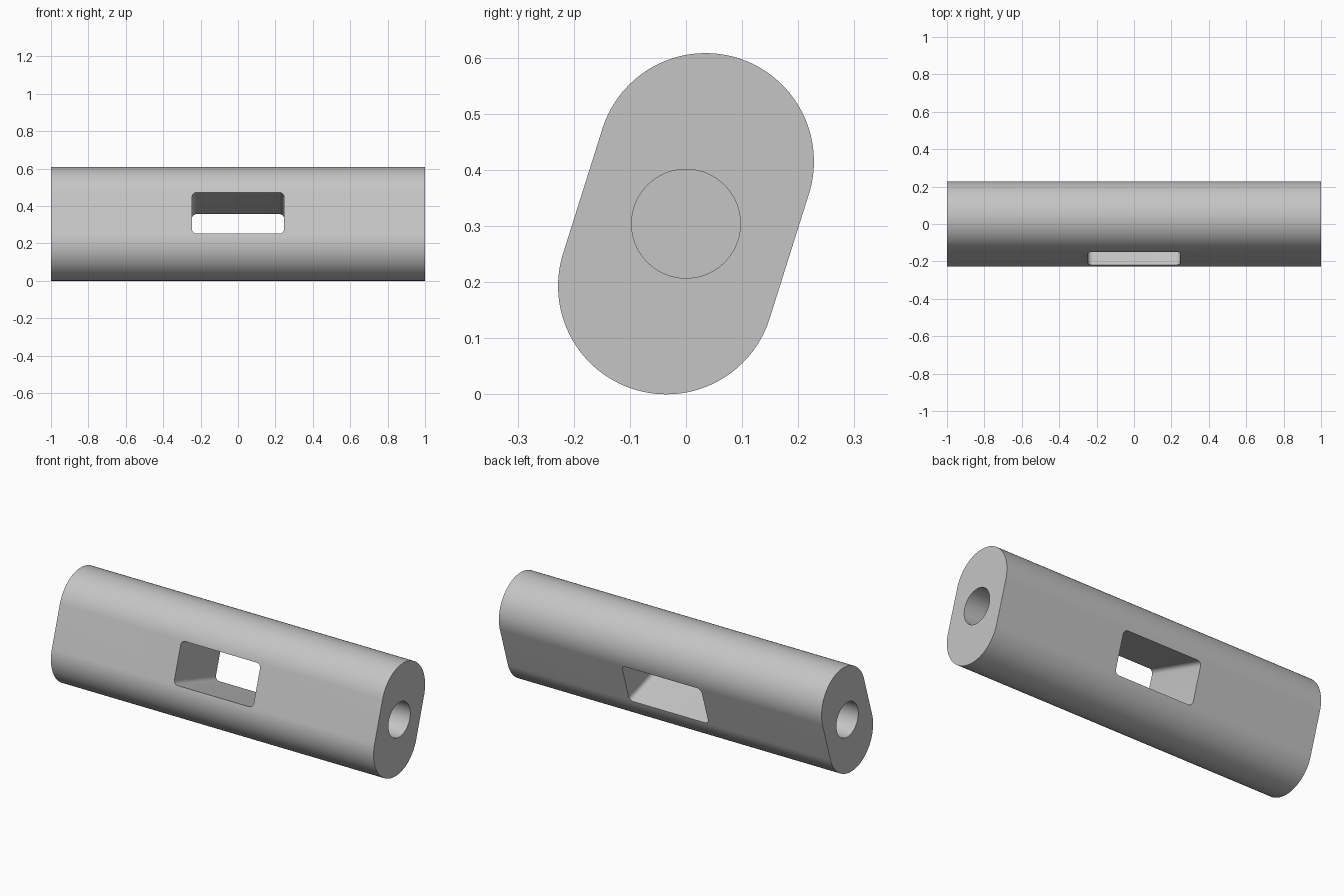
import bpy, bmesh
from math import sin, cos, pi, radians
from mathutils import Matrix, Vector

cube = bpy.data.objects.get("Cube")
if cube:
    bpy.data.objects.remove(cube, do_unlink=True)

TILT = radians(17.5)
RADIUS, HALF_SPAN = 0.193, 0.1164        # rounded bar section
SLOT_X, SLOT_Z, SLOT_CORNER = 0.246, 0.1155, 0.025
BORE_RADIUS, BORE_DEPTH = 0.097, 0.4
PLACE = Matrix.Translation((0, 0, 0.304)) @ Matrix.Rotation(-TILT, 4, "X")

grey = bpy.data.materials.new("plain grey")
grey.use_nodes = True
colour = (0.56, 0.56, 0.56, 1)
grey.diffuse_color = colour
grey.node_tree.nodes["Principled BSDF"].inputs["Base Color"].default_value = colour


def rounded_outline(half_a, half_b, r, steps):
    """Outline of a rectangle with round corners; half sizes are of the corner centres."""
    points = []
    for quarter, (sa, sb) in enumerate(((1, 1), (-1, 1), (-1, -1), (1, -1))):
        for i in range(steps + 1):
            a = (quarter + i / steps) * pi / 2
            p = Vector((sa * half_a + r * cos(a), sb * half_b + r * sin(a)))
            if not points or (p - points[-1]).length > 1e-5:
                points.append(p)
    if (points[0] - points[-1]).length < 1e-5:
        points.pop()
    return points


def prism(name, outline, to_3d, sweep):
    """Extrude an outline along a vector."""
    bm = bmesh.new()
    face = bm.faces.new([bm.verts.new(to_3d(p)) for p in outline])
    new = bmesh.ops.extrude_face_region(bm, geom=[face])["geom"]
    bmesh.ops.translate(bm, vec=sweep, verts=[v for v in new if isinstance(v, bmesh.types.BMVert)])
    bmesh.ops.recalc_face_normals(bm, faces=bm.faces)
    mesh = bpy.data.meshes.new(name)
    bm.to_mesh(mesh)
    bm.free()
    obj = bpy.data.objects.new(name, mesh)
    bpy.context.collection.objects.link(obj)
    mesh.materials.append(grey)
    obj.matrix_world = PLACE
    return obj


# Bar body
bar = prism("bar_body", rounded_outline(0, HALF_SPAN, RADIUS, 32),
            lambda p: (-1, p.x, p.y), (2, 0, 0))

# Cross slot through the flat sides, and a blind bore in each end
cutters = [prism("slot_cutter",
                 rounded_outline(SLOT_X - SLOT_CORNER, SLOT_Z - SLOT_CORNER, SLOT_CORNER, 8),
                 lambda p: (p.x, -0.4, p.y), (0, 0.8, 0))]
for side, label in ((1, "left"), (-1, "right")):
    cutters.append(prism(label + "_bore_cutter", rounded_outline(0, 0, BORE_RADIUS, 16),
                         lambda p: (side * (1 - BORE_DEPTH), p.x, p.y),
                         (side * (BORE_DEPTH + 0.1), 0, 0)))

bpy.ops.object.select_all(action="DESELECT")
bar.select_set(True)
bpy.context.view_layer.objects.active = bar
for cutter in cutters:
    cutter.hide_render = True
    cut = bar.modifiers.new(cutter.name, "BOOLEAN")
    cut.operation, cut.solver, cut.object = "DIFFERENCE", "EXACT", cutter
    bpy.ops.object.modifier_apply(modifier=cut.name)
    bpy.data.objects.remove(cutter, do_unlink=True)

bpy.ops.object.shade_smooth_by_angle(angle=radians(30))
